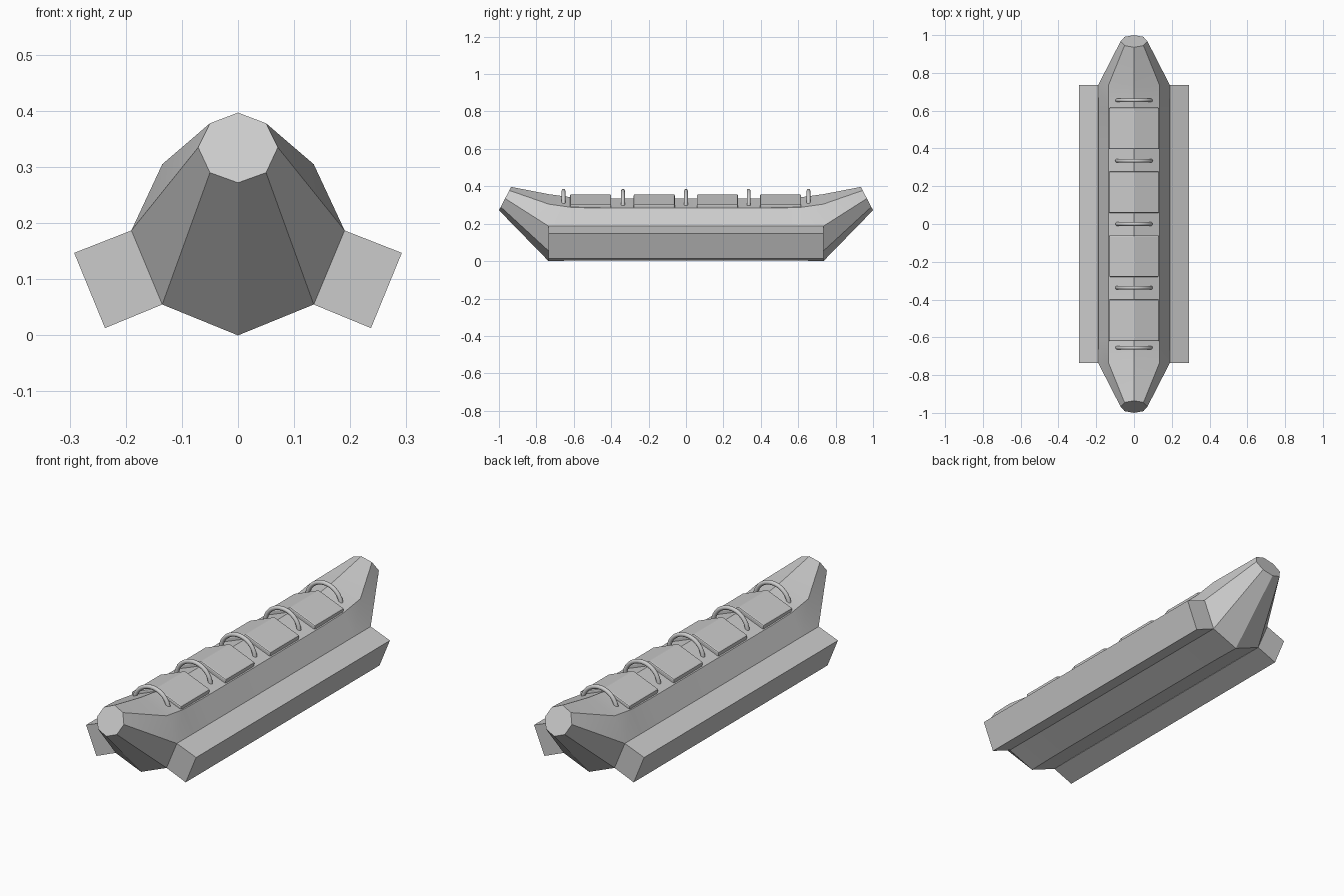
import bpy, bmesh, math

if "Cube" in bpy.data.objects:
    bpy.data.objects.remove(bpy.data.objects["Cube"])


def make_object(name, verts, faces, bevel=0, angle=None):
    me = bpy.data.meshes.new(name)
    me.from_pydata(verts, [], faces)
    bm = bmesh.new()
    bm.from_mesh(me)
    bmesh.ops.recalc_face_normals(bm, faces=bm.faces)
    bm.to_mesh(me)
    bm.free()
    ob = bpy.data.objects.new(name, me)
    bpy.context.collection.objects.link(ob)
    if bevel:
        mod = ob.modifiers.new("soft_edges", 'BEVEL')
        mod.width, mod.segments, mod.limit_method = bevel, 2, 'ANGLE'
    if angle:
        bpy.context.view_layer.objects.active = ob
        ob.select_set(True)
        bpy.ops.object.shade_smooth_by_angle(angle=math.radians(angle))
        ob.select_set(False)
    return ob


def loft(name, rings, **kw):
    """Skin a list of equal-length closed rings and cap both ends."""
    n = len(rings[0])
    verts = [p for r in rings for p in r]
    faces = [(a * n + i, a * n + (i + 1) % n, (a + 1) * n + (i + 1) % n, (a + 1) * n + i)
             for a in range(len(rings) - 1) for i in range(n)]
    faces += [tuple(range(n)), tuple(range(len(verts) - n, len(verts)))]
    return make_object(name, verts, faces, **kw)


def mirrored(half):
    """Close a half section (bottom to top) across x = 0."""
    return half + [(-x, z) for x, z in half[-2:0:-1]]


# Eight-sided hull with raised, slanted ends
mid = mirrored([(0, 0.004), (0.135, 0.057), (0.19, 0.18), (0.135, 0.283), (0, 0.335)])
bend = mirrored([(0, 0.003), (0.135, 0.057), (0.19, 0.181), (0.135, 0.287), (0, 0.341)])
shoulder = mirrored([(0, 0), (0.135, 0.055), (0.19, 0.187), (0.135, 0.305), (0, 0.358)])
nose = mirrored([(0, 0.272), (0.05, 0.29), (0.071, 0.335), (0.05, 0.378), (0, 0.397)])


def hull_end(s):
    tip = [(x, s * (1 - (z - 0.272) * 0.52), z) for x, z in nose]
    return [tip] + [[(x, s * y, z) for x, z in sec]
                    for sec, y in ((shoulder, 0.735), (bend, 0.61), (mid, 0.45))]


loft("hull", hull_end(-1) + hull_end(1)[::-1], angle=15)

# Square side floats
for side, s in (("left", -1), ("right", 1)):
    sec = [(0.19, 0.187), (0.135, 0.055), (0.237, 0.013), (0.292, 0.147)]
    loft(side + "_float", [[(s * x, y, z) for x, z in sec] for y in (-0.735, 0.735)])

# Saddle seats wrapped over the deck ridge
saddle = [(-0.128, 0.279), (0, 0.329), (0.128, 0.279),
          (0.133, 0.304), (0, 0.357), (-0.133, 0.304)]
for i, y in enumerate((-0.51, -0.17, 0.168, 0.506)):
    loft(f"seat_{i + 1}", [[(x, y + d, z) for x, z in saddle] for d in (-0.11, 0.11)],
         bevel=0.006)

# Arched grab handles
for i, y in enumerate((-0.655, -0.337, 0, 0.335, 0.655)):
    rings = []
    for k in range(17):
        a = math.pi * k / 16
        c, s = math.cos(a), math.sin(a)
        rings.append([((0.09 + 0.01 * math.cos(t)) * c, y + 0.01 * math.sin(t),
                       0.29 + (0.086 + 0.01 * math.cos(t)) * s)
                      for t in (2 * math.pi * j / 12 for j in range(12))])
    loft(f"handle_{i + 1}", rings, angle=40)
